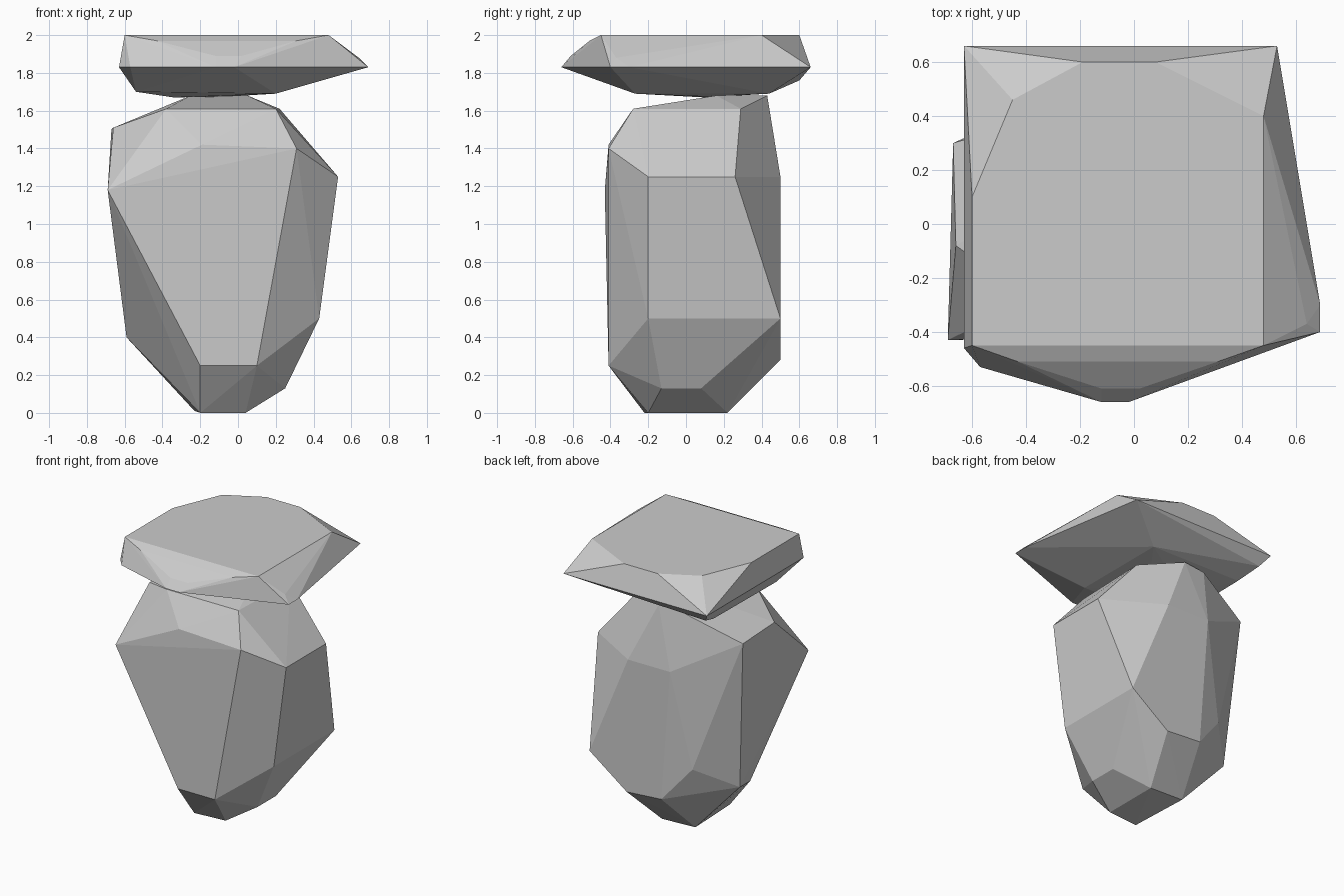
import bpy, bmesh


def faceted_rock(name, points):
    """Make a flat-faced rock from its corner points."""
    bm = bmesh.new()
    for p in points:
        bm.verts.new(p)
    res = bmesh.ops.convex_hull(bm, input=bm.verts[:])
    loose = [v for v in bm.verts if not v.link_faces]
    bmesh.ops.delete(bm, geom=loose, context='VERTS')
    bmesh.ops.dissolve_limit(bm, angle_limit=0.03, verts=bm.verts[:], edges=bm.edges[:])
    bmesh.ops.recalc_face_normals(bm, faces=bm.faces[:])
    mesh = bpy.data.meshes.new(name)
    bm.to_mesh(mesh)
    bm.free()
    obj = bpy.data.objects.new(name, mesh)
    bpy.context.collection.objects.link(obj)
    return obj


# Tall boulder: foot, lower chamfers, belly, shoulders, crown
faceted_rock("tall_boulder", [
    (-.2, -.22, 0), (.04, -.2, 0), (.04, .22, 0), (-.23, .22, .01),
    (-.2, -.41, .25), (.1, -.41, .25), (.25, -.13, .13), (.25, .08, .13),
    (.13, .5, .28), (-.15, .5, .30), (-.59, .1, .4), (-.59, .22, .4),
    (.43, -.2, .5), (.43, .5, .5), (-.36, .44, .55),
    (-.69, -.43, 1.18), (.53, -.2, 1.25), (.53, .26, 1.25),
    (.12, .5, 1.25), (-.22, .5, 1.25),
    (.31, -.41, 1.4), (-.19, -.41, 1.42), (-.66, -.08, 1.51), (-.67, .3, 1.5),
    (-.38, -.28, 1.61), (.2, -.28, 1.61), (.22, .29, 1.61),
    (-.25, .16, 1.68), (.05, .16, 1.68), (-.08, .43, 1.68), (-.25, .42, 1.67),
])

# Flat cap stone: underside, widest rim, upper chamfer, flat top
faceted_rock("cap_stone", [
    (.2, .44, 1.69), (.2, -.27, 1.69), (-.54, -.27, 1.7), (-.53, .44, 1.7),
    (-.34, .1, 1.67), (-.05, .1, 1.675), (-.58, .6, 1.76),
    (-.63, .66, 1.83), (.53, .66, 1.83), (.69, -.3, 1.83), (.69, -.4, 1.83),
    (-.02, -.66, 1.83), (-.12, -.66, 1.83), (-.57, -.53, 1.83), (-.63, -.46, 1.83),
    (.64, -.37, 1.88), (-.12, -.61, 1.89), (.02, -.61, 1.89),
    (-.43, -.51, 1.97), (.31, -.51, 1.97), (.52, .33, 1.95),
    (-.6, -.45, 2), (.48, -.45, 2), (.48, .4, 2), (.08, .6, 2),
    (-.19, .6, 2), (-.45, .46, 2), (-.6, .1, 2),
])
